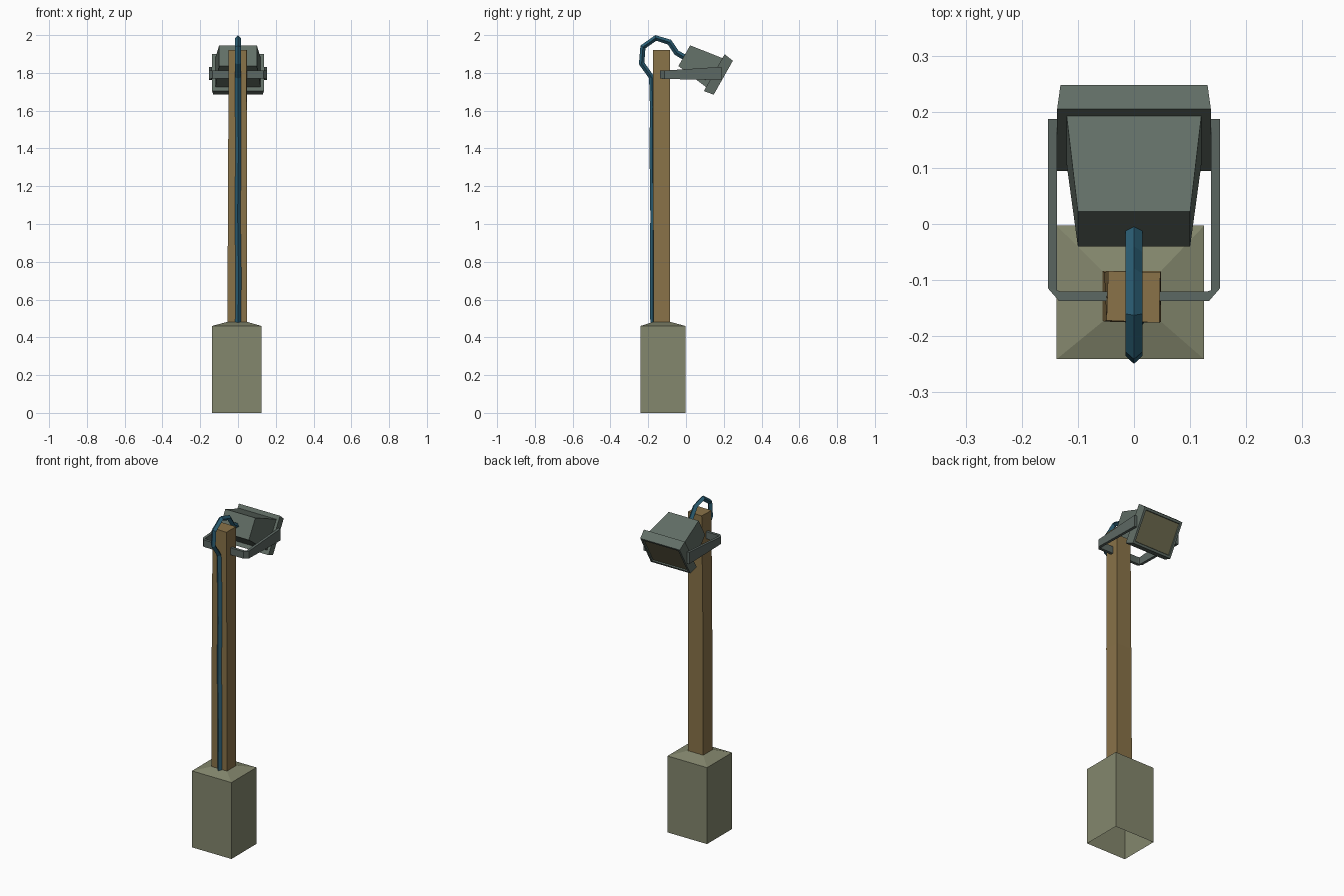
import bpy, bmesh, math
from mathutils import Vector

if "Cube" in bpy.data.objects:
    bpy.data.objects.remove(bpy.data.objects["Cube"])


def mat(name, r, g, b):
    m = bpy.data.materials.new(name)
    m.diffuse_color = [(c / 255) ** 2.2 for c in (r, g, b)] + [1]
    m.use_nodes = True
    m.node_tree.nodes["Principled BSDF"].inputs["Base Color"].default_value = m.diffuse_color
    return m


CONCRETE = mat("concrete", 131, 134, 109)
WOOD = mat("wood", 136, 114, 74)
METAL = mat("housing_metal", 98, 110, 102)
STEEL = mat("bracket_steel", 93, 104, 99)
CABLE = mat("blue_cable", 48, 97, 119)
GLASS = mat("lamp_glass", 112, 109, 82)


def loft(name, rings, mats, start=True, end=True):
    """Skin a list of equal-sized vertex rings; optional caps, end cap uses last material."""
    bm = bmesh.new()
    vr = [[bm.verts.new(p) for p in r] for r in rings]
    n = len(vr[0])
    for a, b in zip(vr, vr[1:]):
        for i in range(n):
            j = (i + 1) % n
            bm.faces.new((a[i], a[j], b[j], b[i]))
    if start:
        bm.faces.new(vr[0][::-1])
    if end:
        bm.faces.new(vr[-1]).material_index = len(mats) - 1
    bmesh.ops.recalc_face_normals(bm, faces=bm.faces)
    me = bpy.data.meshes.new(name)
    bm.to_mesh(me)
    bm.free()
    for m in mats:
        me.materials.append(m)
    ob = bpy.data.objects.new(name, me)
    bpy.context.collection.objects.link(ob)
    return ob


def rect(x0, x1, y0, y1, z):
    return [(x0, y0, z), (x1, y0, z), (x1, y1, z), (x0, y1, z)]


# Concrete footing, open underneath, sloping up to the post
loft("footing", [rect(-0.138, 0.125, -0.241, -0.003, 0),
                 rect(-0.138, 0.125, -0.241, -0.003, 0.46),
                 rect(-0.056, 0.048, -0.174, -0.084, 0.482)],
     [CONCRETE], start=False)

# Wooden post, slightly uneven
loft("post", [rect(-0.056, 0.047, -0.172, -0.084, 0.45),
              rect(-0.053, 0.048, -0.174, -0.086, 1.2),
              [(-0.049, -0.172, 1.92), (0.045, -0.176, 1.92),
               (0.047, -0.086, 1.92), (-0.046, -0.084, 1.92)]], [WOOD])

# Floodlight housing: rings along a tilted axis (distance, half width, half height)
tilt = math.radians(29.5)
axis = Vector((0, math.cos(tilt), -math.sin(tilt)))
up = Vector((0, math.sin(tilt), math.cos(tilt)))
side = Vector((1, 0, 0))
back = Vector((0, -0.009, 1.891))


def lamp_ring(t, w, h):
    c = back + axis * t
    return [c + side * (sx * w) + up * (sy * h)
            for sx, sy in ((-1, -1), (1, -1), (1, 1), (-1, 1))]


profile = [(0, 0.1, 0.063), (0.182, 0.12, 0.088), (0.182, 0.137, 0.112),
           (0.237, 0.131, 0.103), (0.237, 0.118, 0.09), (0.230, 0.116, 0.088)]
loft("lamp_housing", [lamp_ring(*p) for p in profile], [METAL, GLASS])

# U-shaped bracket: (outer xy, inner xy, z low, z high) from one tip, mirrored to the other
half = [((0.153, 0.187), (0.137, 0.187), 1.762, 1.832),
        ((0.153, -0.115), (0.137, -0.118), 1.768, 1.812),
        ((0.134, -0.137), (0.131, -0.120), 1.770, 1.812),
        ((0.04, -0.137), (0.04, -0.120), 1.770, 1.812)]


def bracket_ring(o, i, lo, hi, s):
    return [(s * o[0], o[1], lo), (s * o[0], o[1], hi),
            (s * i[0], i[1], hi), (s * i[0], i[1], lo)]


loft("bracket", [bracket_ring(*p, 1) for p in half] +
     [bracket_ring(*p, -1) for p in reversed(half)], [STEEL])

# Cable: four-sided sweep up the post front and looping over to the lamp (x, y, z)
path = [(0, -0.174, 0.46), (0.003, -0.176, 0.72), (-0.002, -0.174, 1.05),
        (0.002, -0.178, 1.38), (0, -0.176, 1.62), (0, -0.181, 1.775),
        (0, -0.235, 1.85), (0, -0.228, 1.937), (0, -0.16, 1.985),
        (0, -0.088, 1.963), (0, -0.05, 1.907), (0, 0.005, 1.875)]
pts = [Vector(p) for p in path]
rings = []
for i, p in enumerate(pts):
    t = pts[min(i + 1, len(pts) - 1)] - pts[max(i - 1, 0)]
    n = side.cross(t).normalized()
    r = 0.015
    rings.append([p + side * r, p + n * r, p - side * r, p - n * r])
loft("cable", rings, [CABLE])
